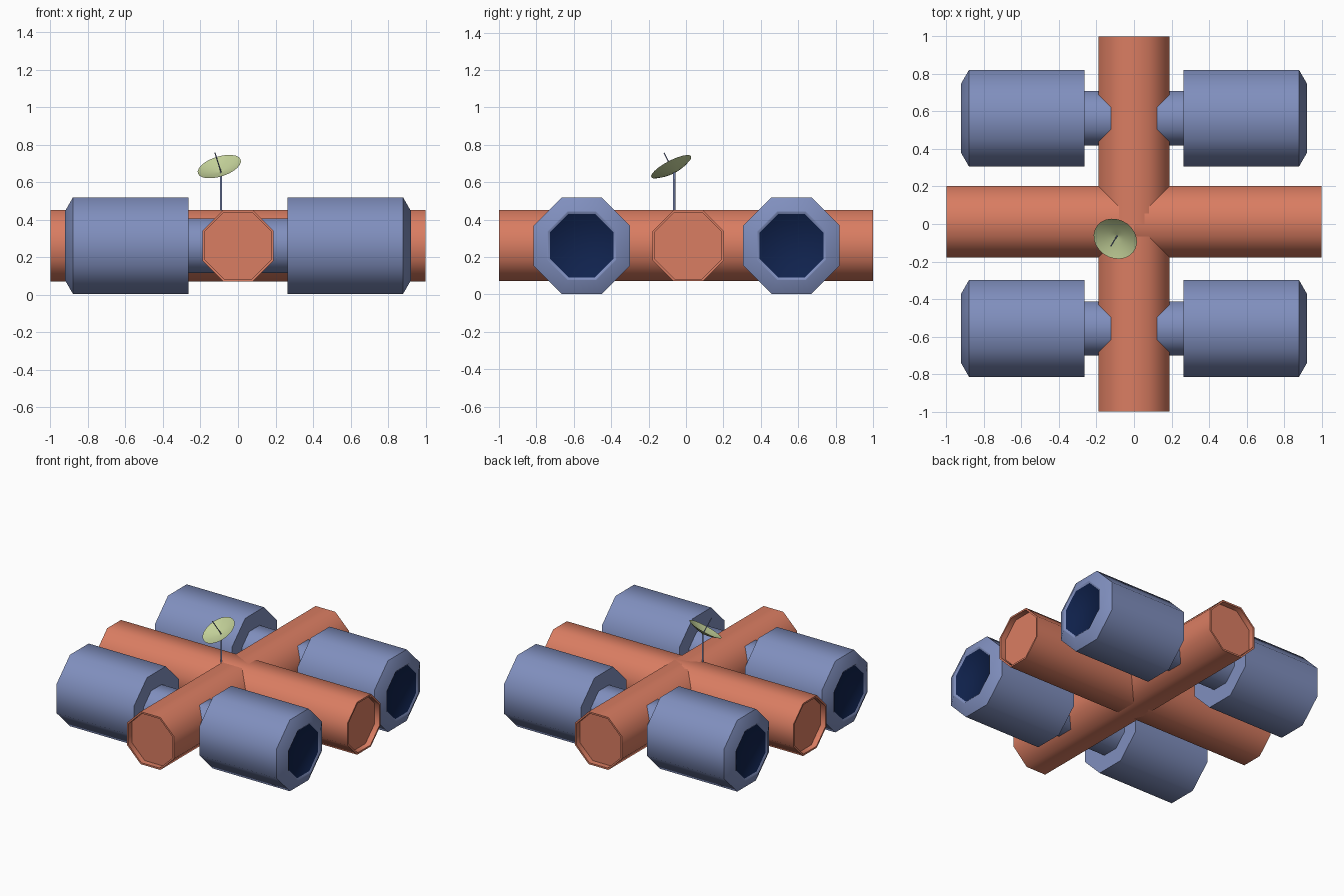
import bpy, bmesh, math
from mathutils import Vector, Matrix

cube = bpy.data.objects.get("Cube")
if cube:
    bpy.data.objects.remove(cube, do_unlink=True)


def material(name, r, g, b):
    m = bpy.data.materials.new(name)
    m.use_nodes = True
    m.diffuse_color = (r, g, b, 1)
    m.node_tree.nodes["Principled BSDF"].inputs["Base Color"].default_value = (r, g, b, 1)
    return m


CORAL = material("coral", 0.70, 0.205, 0.122)
BLUE = material("slate_blue", 0.216, 0.275, 0.515)
NAVY = material("navy_glass", 0.005, 0.016, 0.075)
PALE = material("pale_green", 0.55, 0.64, 0.32)


def lathe(name, profile, mats, origin, axis, sides=8, closed=True):
    """Sweep (distance, apothem) pairs round an axis; the last cap takes the last material."""
    bm = bmesh.new()
    rings = []
    for d, apothem in profile:
        r = apothem / math.cos(math.pi / sides)
        angles = [(i + 0.5) * math.tau / sides for i in range(sides)]
        rings.append([bm.verts.new((r * math.cos(a), r * math.sin(a), d)) for a in angles])
    for low, high in zip(rings, rings[1:]):
        for i in range(sides):
            j = (i + 1) % sides
            bm.faces.new((low[i], low[j], high[j], high[i]))
    if closed:
        bm.faces.new(rings[0][::-1])
        bm.faces.new(rings[-1]).material_index = len(mats) - 1
    bmesh.ops.recalc_face_normals(bm, faces=bm.faces[:])
    mesh = bpy.data.meshes.new(name)
    bm.to_mesh(mesh)
    bm.free()
    for m in mats:
        mesh.materials.append(m)
    obj = bpy.data.objects.new(name, mesh)
    bpy.context.collection.objects.link(obj)
    turn = Vector((0, 0, 1)).rotation_difference(Vector(axis))
    obj.matrix_world = Matrix.LocRotScale(Vector(origin), turn, None)
    bpy.ops.object.select_all(action="DESELECT")
    obj.select_set(True)
    bpy.context.view_layer.objects.active = obj
    bpy.ops.object.shade_smooth_by_angle(angle=math.radians(50))
    return obj


MID = 0.261  # height of all the module axes

# Crossed main tubes with recessed end caps
half = [(0.96, 0.178), (1, 0.178), (1, 0.19)]
tube = [(-d, a) for d, a in half] + [(d, a) for d, a in reversed(half)]
lathe("lengthwise_tube", tube, [CORAL], (0, 0, MID), (0, 1, 0))
lathe("crosswise_tube", tube, [CORAL], (0, 0.012, MID), (1, 0, 0))

# Docked pods, each with a bevelled outer end and a recessed window
pod = [(0.263, 0.258), (0.88, 0.258), (0.922, 0.185), (0.922, 0.18), (0.912, 0.17)]
for end, y in (("back", 0.564), ("front", -0.557)):
    lathe(end + "_connector", [(-0.28, 0.145), (0.28, 0.145)], [BLUE], (0, y, MID), (1, 0, 0))
    for side, x in (("left", 1), ("right", -1)):
        lathe(f"{end}_{side}_pod", pod, [BLUE, NAVY], (0, y, MID), (x, 0, 0))

# Mast carrying a tilted dish with a thin feed rod
hub = Vector((-0.09, -0.063, 0.652))
aim = Vector((-0.27, -0.445, 0.853)).normalized()
lathe("dish_mast", [(0.4, 0.006), (hub.z, 0.006)], [BLUE], (hub.x, hub.y, 0), (0, 0, 1))
bowl = [(0, 0.002), (0.009, 0.045), (0.021, 0.085), (0.036, 0.119)]
lathe("dish", bowl, [PALE], hub, aim, sides=24, closed=False)
lathe("dish_feed", [(0, 0.003), (0.122, 0.003)], [BLUE], hub, aim)
